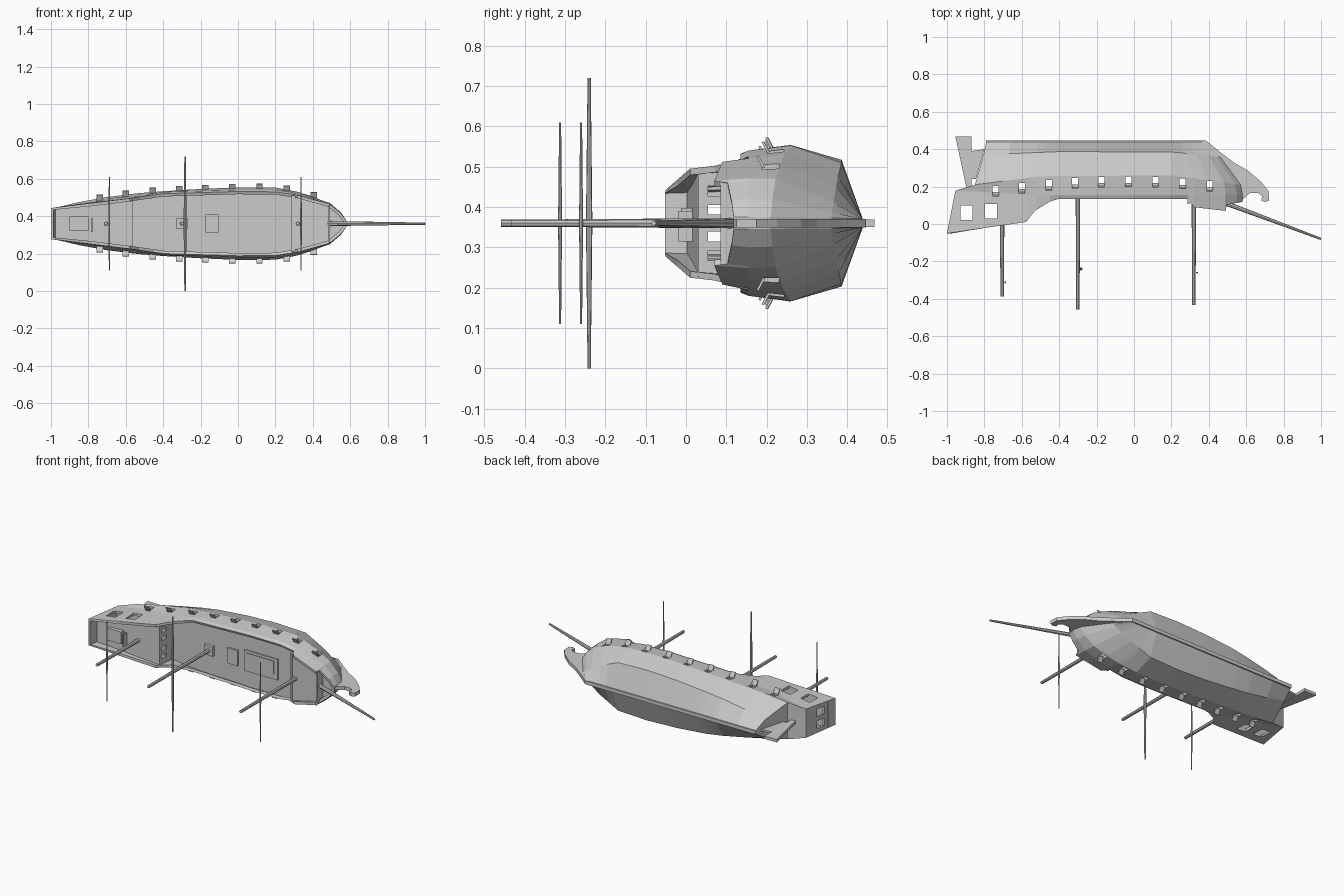
import bpy, bmesh
from mathutils import Vector

if "Cube" in bpy.data.objects:
    bpy.data.objects.remove(bpy.data.objects["Cube"])

C = 0.36  # centreline height: the ship lies on its side, its "up" is -y


def lerp_table(t, x):
    if x <= t[0][0]:
        return t[0][1]
    for (a, u), (b, v) in zip(t, t[1:]):
        if x <= b:
            return u + (v - u) * (x - a) / (b - a)
    return t[-1][1]


def finish(name, bm):
    bmesh.ops.recalc_face_normals(bm, faces=bm.faces)
    me = bpy.data.meshes.new(name)
    bm.to_mesh(me)
    bm.free()
    ob = bpy.data.objects.new(name, me)
    bpy.context.collection.objects.link(ob)
    return ob


def add_box(bm, x0, x1, y0, y1, z0, z1):
    vs = bmesh.ops.create_cube(bm, size=1)["verts"]
    for v in vs:
        v.co = Vector(((x0 + x1) / 2 + v.co.x * (x1 - x0),
                       (y0 + y1) / 2 + v.co.y * (y1 - y0),
                       C + (z0 + z1) / 2 + v.co.z * (z1 - z0)))


def box(name, *b):
    bm = bmesh.new()
    add_box(bm, *b)
    return finish(name, bm)


def spar(name, p, q, r1, r2, n=8):
    p, q = Vector(p), Vector(q)
    bm = bmesh.new()
    bmesh.ops.create_cone(bm, cap_ends=True, segments=n, radius1=r1, radius2=r2, depth=(q - p).length)
    rot = (q - p).to_track_quat('Z', 'Y')
    for v in bm.verts:
        v.co = rot @ v.co + (p + q) / 2
    return finish(name, bm)


def plate(name, pts, half):
    bm = bmesh.new()
    f = bm.faces.new([bm.verts.new((x, y, C - half)) for x, y in pts])
    ext = bmesh.ops.extrude_face_region(bm, geom=[f])["geom"]
    for v in ext:
        if isinstance(v, bmesh.types.BMVert):
            v.co.z += 2 * half
    return finish(name, bm)


# Hull lines: (stern x, bow x, height table, half-width table), from rail to keel
RIM_Y = [(-1, -.05), (-.58, .01), (-.53, .07), (-.45, .12), (-.4, .135), (.29, .135),
         (.32, .09), (.49, .07), (.495, .103), (.58, .118)]
RIM_W = [(-1, .083), (-.58, .135), (-.4, .16), (0, .172), (.2, .17), (.32, .152),
         (.49, .105), (.55, .055), (.58, .015)]
WALE_W = [(-.955, .09), (-.58, .145), (-.4, .168), (0, .18), (.2, .18), (.35, .156),
          (.49, .111), (.55, .06), (.58, .015)]
MAX_W = [(-.85, .115), (-.63, .155), (-.3, .181), (0, .194), (.2, .193), (.35, .164),
         (.48, .112), (.55, .05), (.57, .014)]
BILGE_W = [(-.805, .055), (-.6, .105), (-.3, .145), (0, .157), (.2, .15), (.35, .085), (.46, .013)]
ROWS = [(-1, .58, RIM_Y, RIM_W),
        (-.955, .58, [(-.955, .178), (-.5, .155), (.58, .155)], WALE_W),
        (-.85, .57, [(-.85, .21), (-.5, .255), (.2, .26), (.57, .21)], MAX_W),
        (-.805, .46, [(-.805, .37), (-.4, .387), (.2, .385), (.46, .36)], BILGE_W),
        (-.79, .38, [(-.79, .438)], [(0, .011)])]


def row_x(x, xs, xe):
    if x < -.4:
        return -.4 + (x + .4) * (xs + .4) / -.6
    if x > .2:
        return .2 + (x - .2) * (xe - .2) / .38
    return x


bm = bmesh.new()
rings = []
for x in [-1, -.8, -.58, -.53, -.45, -.4, -.2, 0, .2, .29, .32, .4, .49, .495, .55, .58]:
    side = []
    for xs, xe, ys, ws in ROWS:
        rx = row_x(x, xs, xe)
        side.append((rx, lerp_table(ys, rx), lerp_table(ws, rx)))
    rings.append([bm.verts.new((a, b, C + w)) for a, b, w in side] +
                 [bm.verts.new((a, b, C - w)) for a, b, w in reversed(side)])
for r, s in zip(rings, rings[1:]):
    for i in range(9):
        bm.faces.new((r[i], r[i + 1], s[i + 1], s[i]))
for r in (rings[0], rings[-1]):  # transom and bow closing
    for i in range(4):
        bm.faces.new((r[i], r[i + 1], r[8 - i], r[9 - i]))
hull = finish("hull", bm)
sol = hull.modifiers.new("planking", 'SOLIDIFY')
sol.thickness, sol.offset = .016, -1

# Openings: gun ports, cabin side windows, stern windows
PORTS = [(-.74, .182), (-.6, .198), (-.455, .213), (-.315, .224), (-.175, .23), (-.03, .232),
         (.115, .23), (.26, .221), (.405, .208)]
bm = bmesh.new()
for x, y in PORTS:
    add_box(bm, x - .016, x + .016, y - .02, y + .022, -.3, .3)
for x, y in [(-.895, .06), (-.765, .068)]:
    add_box(bm, x - .032, x + .032, y - .038, y + .04, -.3, .3)
for s in (-.037, .037):
    add_box(bm, -1.1, -.92, .035, .095, s - .024, s + .024)
cutter = finish("opening_cutter", bm)
cutter.hide_render = True
cutter.display_type = 'WIRE'
cut = hull.modifiers.new("openings", 'BOOLEAN')
cut.operation, cut.object, cut.solver = 'DIFFERENCE', cutter, 'EXACT'

# Port lids, hinged open on both sides
bm = bmesh.new()
for x, y in PORTS:
    w0 = lerp_table(WALE_W, x)
    w = w0 + (lerp_table(MAX_W, x) - w0) * .4
    for s in (-1, 1):
        pts = []
        for dy, dw in [(-.018, -.004), (-.034, .026), (-.028, .028), (-.012, -.002)]:
            pts.append((y + dy, C + s * (w + dw)))
        a = [bm.verts.new((x - .017, p, q)) for p, q in pts]
        b = [bm.verts.new((x + .017, p, q)) for p, q in pts]
        bm.faces.new(a)
        bm.faces.new(b)
        for i in range(4):
            bm.faces.new((a[i], a[i - 1], b[i - 1], b[i]))
finish("port_lids", bm)


# Decks and bulkheads fitted to the hull width
def deck(name, xs, y0, y1, t=.01):
    bm = bmesh.new()
    prev = None
    for x in xs:
        y = y0 + (y1 - y0) * (x - xs[0]) / (xs[-1] - xs[0])
        w = lerp_table(RIM_W, x) - .006
        cur = [bm.verts.new((x, y + d, C + s * w)) for d, s in ((0, 1), (0, -1), (t, -1), (t, 1))]
        if prev:
            for i in range(4):
                bm.faces.new((prev[i], prev[i - 1], cur[i - 1], cur[i]))
        else:
            bm.faces.new(cur)
        prev = cur
    bm.faces.new(prev)
    return finish(name, bm)


deck("quarter_deck", [-.99, -.8, -.565], .002, .03)
deck("main_deck", [-.95, -.58, -.4, 0, .2, .32, .49], .155, .155)
deck("fore_deck", [.295, .32, .49], .112, .108)
deck("head_deck", [.485, .55, .57], .135, .135)
quarter = box("quarter_bulkhead", -.575, -.563, .03, .16, -.135, .135)
bm = bmesh.new()
for s in (-.08, -.033, .033, .08):
    add_box(bm, -.7, -.5, .055, .1, s - .012, s + .012)
door_cut = finish("bulkhead_cutter", bm)
door_cut.hide_render = True
m = quarter.modifiers.new("windows", 'BOOLEAN')
m.object, m.solver = door_cut, 'EXACT'
box("fore_bulkhead", .285, .297, .108, .16, -.15, .15)
box("bow_bulkhead", .482, .492, .085, .15, -.102, .102)

# Deck fittings
box("skylight", -.9, -.8, -.012, .02, -.038, .038)
box("helm", -.785, -.778, -.02, .02, -.045, .03)
box("main_hatch", -.06, .17, .147, .16, -.065, .065)
box("hatch_grating", -.04, .145, .143, .16, -.03, .05)
box("small_hatch", -.175, -.105, .143, .16, -.048, .048)
box("mast_step", -.33, -.27, .135, .16, -.03, .03)

# Keel, stem with curled beak, rudder and its hinge post
box("keel", -.79, .38, .43, .446, -.011, .011)
plate("stem", [(.34, .446), (.385, .446), (.46, .385), (.54, .325), (.61, .285), (.68, .225), (.72, .175),
               (.722, .125), (.7, .118), (.68, .125), (.685, .15), (.665, .165), (.62, .165),
               (.58, .13), (.57, .12), (.565, .2), (.49, .32), (.36, .43)], .011)
plate("rudder", [(-.955, .467), (-.87, .467), (-.868, .2), (-.895, .19)], .009)
plate("rudder_post", [(-.87, .39), (-.8, .4), (-.845, .24), (-.87, .24)], .006)

# Masts with yards, bowsprit
for name, x, foot, tip, yy, half, r in [("mizzen", -.705, .03, -.388, -.312, .25, .005),
                                        ("main", -.3, .16, -.458, -.24, .36, .008),
                                        ("fore", .32, .12, -.433, -.26, .25, .005)]:
    spar(name + "_mast", (x, foot, C), (x, tip, C), .012, .009)
    for s in (-1, 1):
        spar(name + "_yard", (x + .017, yy, C), (x + .017, yy, C + s * half), r, r * .5)
spar("bowsprit", (.48, .115, C), (1, -.08, C), .013, .006)
